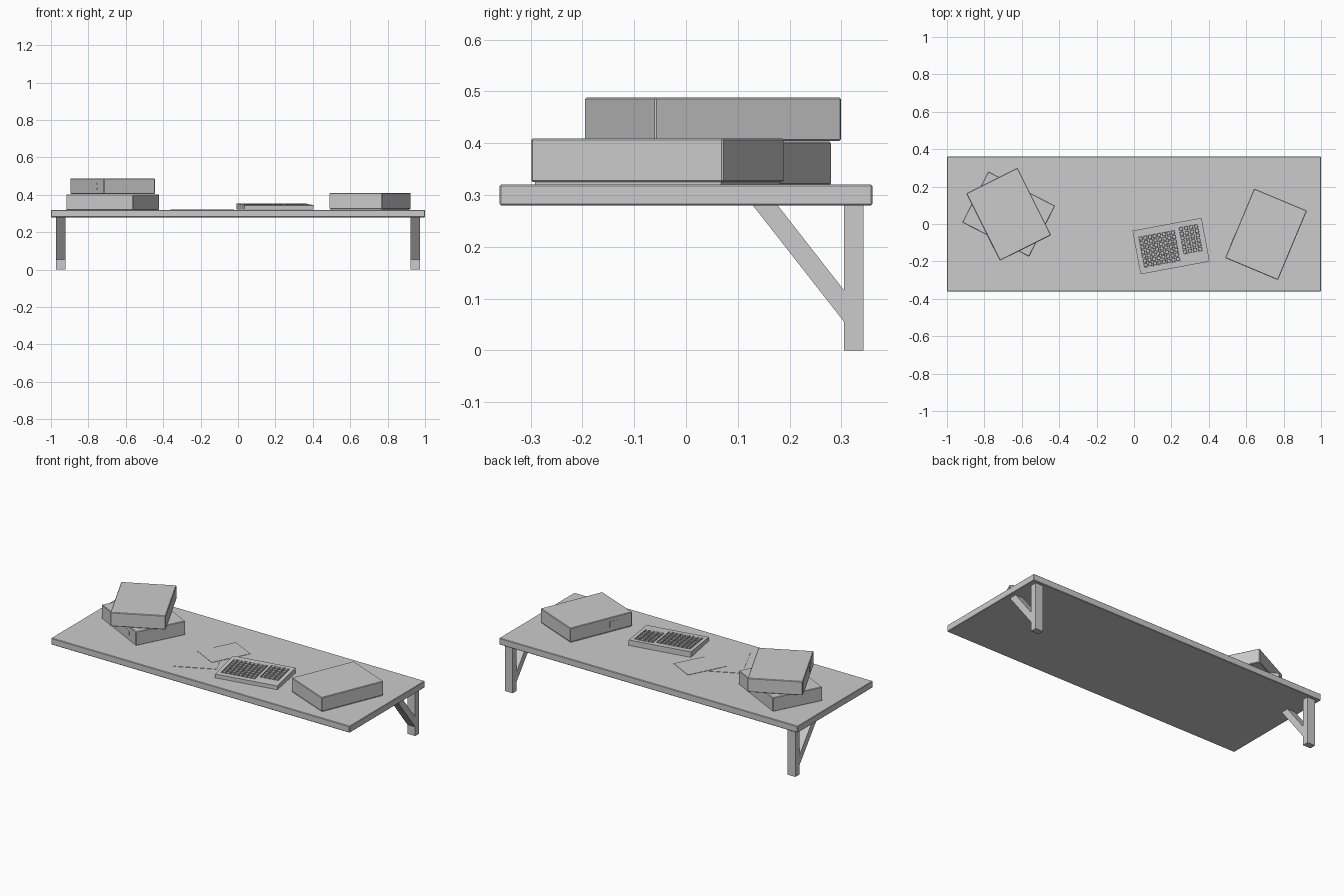
import bpy, bmesh, math
from mathutils import Matrix, Vector

if "Cube" in bpy.data.objects:
    bpy.data.objects.remove(bpy.data.objects["Cube"])


def add_mesh(name, bm, loc=(0, 0, 0), angle=0, bevel=0):
    bmesh.ops.recalc_face_normals(bm, faces=bm.faces)
    me = bpy.data.meshes.new(name)
    bm.to_mesh(me)
    bm.free()
    ob = bpy.data.objects.new(name, me)
    bpy.context.collection.objects.link(ob)
    ob.location = loc
    ob.rotation_euler.z = math.radians(angle)
    if bevel:
        m = ob.modifiers.new("Bevel", 'BEVEL')
        m.width = bevel
        m.segments = 1
    return ob


def cube(bm, size, centre):
    bmesh.ops.create_cube(bm, size=1, matrix=Matrix.Translation(centre) @ Matrix.Diagonal((*size, 1)))


def prism(bm, pts, axis_vec):
    # extrude a closed outline of 3D points along axis_vec
    f = bm.faces.new([bm.verts.new(p) for p in pts])
    r = bmesh.ops.extrude_face_region(bm, geom=[f])
    bmesh.ops.translate(bm, vec=axis_vec, verts=[v for v in r['geom'] if isinstance(v, bmesh.types.BMVert)])


def box(name, size, loc, angle=0, bevel=0):
    bm = bmesh.new()
    cube(bm, size, (0, 0, 0))
    return add_mesh(name, bm, loc, angle, bevel)


# desk top
box("desk_top", (2, 0.72, 0.04), (0, 0, 0.30), bevel=0.003)

# rear legs with diagonal braces
for side, sx in (("left", -1), ("right", 1)):
    box(side + "_leg", (0.052, 0.038, 0.28), (sx * 0.947, 0.324, 0.14))
    bm = bmesh.new()
    prism(bm, [(-0.026, y, z) for y, z in ((0.306, 0.054), (0.306, 0.115), (0.177, 0.28), (0.129, 0.28))],
          (0.052, 0, 0))
    add_mesh(side + "_brace", bm, (sx * 0.947, 0, 0))


# storage boxes: lidded carton with a tuck tab on one long side
def carton(name, x, y, z, angle):
    h = 0.084
    box(name, (0.402, 0.306, h), (x, y, z + h / 2), angle, 0.003)
    bm = bmesh.new()
    outline = [(0.055, -0.018), (0.115, -0.018), (0.124, -0.010), (0.124, 0.010), (0.115, 0.018), (0.055, 0.018)]
    prism(bm, [(px, -0.152, pz) for px, pz in outline], (0, -0.002, 0))
    add_mesh(name + "_tab", bm, (x, y, z + h / 2), angle)


carton("lower_box", -0.67, 0.053, 0.319, -27.2)
carton("upper_box", -0.67, 0.052, 0.404, -63.5)
carton("right_box", 0.706, -0.055, 0.325, -112.7)
box("right_box_base", (0.39, 0.295, 0.006), (0.706, -0.055, 0.323), -112.7)

# paper sheets
box("paper_sheet_a", (0.241, 0.282, 0.002), (-0.19, -0.10, 0.322), 25.6)
box("paper_sheet_b", (0.168, 0.24, 0.002), (-0.11, 0.022, 0.3245), -27)

# keyboard: wedge body with two recessed wells
KX, KY, KZ, KA = 0.198, -0.118, 0.321, 10.5
FRONT, BACK, D = 0.023, 0.033, 0.237
slope = (BACK - FRONT) / D


def top_z(y):
    return FRONT + (y + D / 2) * slope


bm = bmesh.new()
prism(bm, [(-0.188, -D / 2, 0), (-0.188, -D / 2, FRONT), (-0.188, D / 2, BACK), (-0.188, D / 2, 0)], (0.376, 0, 0))
body = add_mesh("keyboard_body", bm, (KX, KY, KZ), KA)

# key blocks: name, centre x, centre y, width, depth, columns, rows
blocks = [("main", -0.064, -0.003, 0.205, 0.172, 8, 7), ("number", 0.1095, 0.018, 0.112, 0.150, 4, 6)]
tilt = Matrix.Rotation(math.atan(slope), 4, 'X')
for name, cx, cy, w, d, cols, rows in blocks:
    bm = bmesh.new()
    bmesh.ops.create_cube(bm, size=1, matrix=Matrix.Translation((cx, cy, top_z(cy))) @ tilt
                          @ Matrix.Diagonal((w, d, 0.016, 1)))
    cutter = add_mesh(name + "_well_cutter", bm, (KX, KY, KZ), KA)
    cutter.hide_render = True
    cutter.hide_viewport = True
    cutter.display_type = 'WIRE'
    m = body.modifiers.new(name, 'BOOLEAN')
    m.operation = 'DIFFERENCE'
    m.solver = 'EXACT'
    m.object = cutter
    # keys
    bm = bmesh.new()
    for i in range(cols):
        for j in range(rows):
            kx = cx + w * ((i + 0.5) / cols - 0.5) * 0.98
            ky = cy + d * ((j + 0.5) / rows - 0.5) * 0.98
            r = bmesh.ops.create_cone(bm, cap_ends=True, segments=4, radius1=0.0135, radius2=0.0115, depth=0.010,
                                      matrix=Matrix.Translation((kx, ky, top_z(ky) - 0.003)) @ tilt
                                      @ Matrix.Rotation(math.pi / 4, 4, 'Z'))
    add_mesh(name + "_keys", bm, (KX, KY, KZ), KA)
